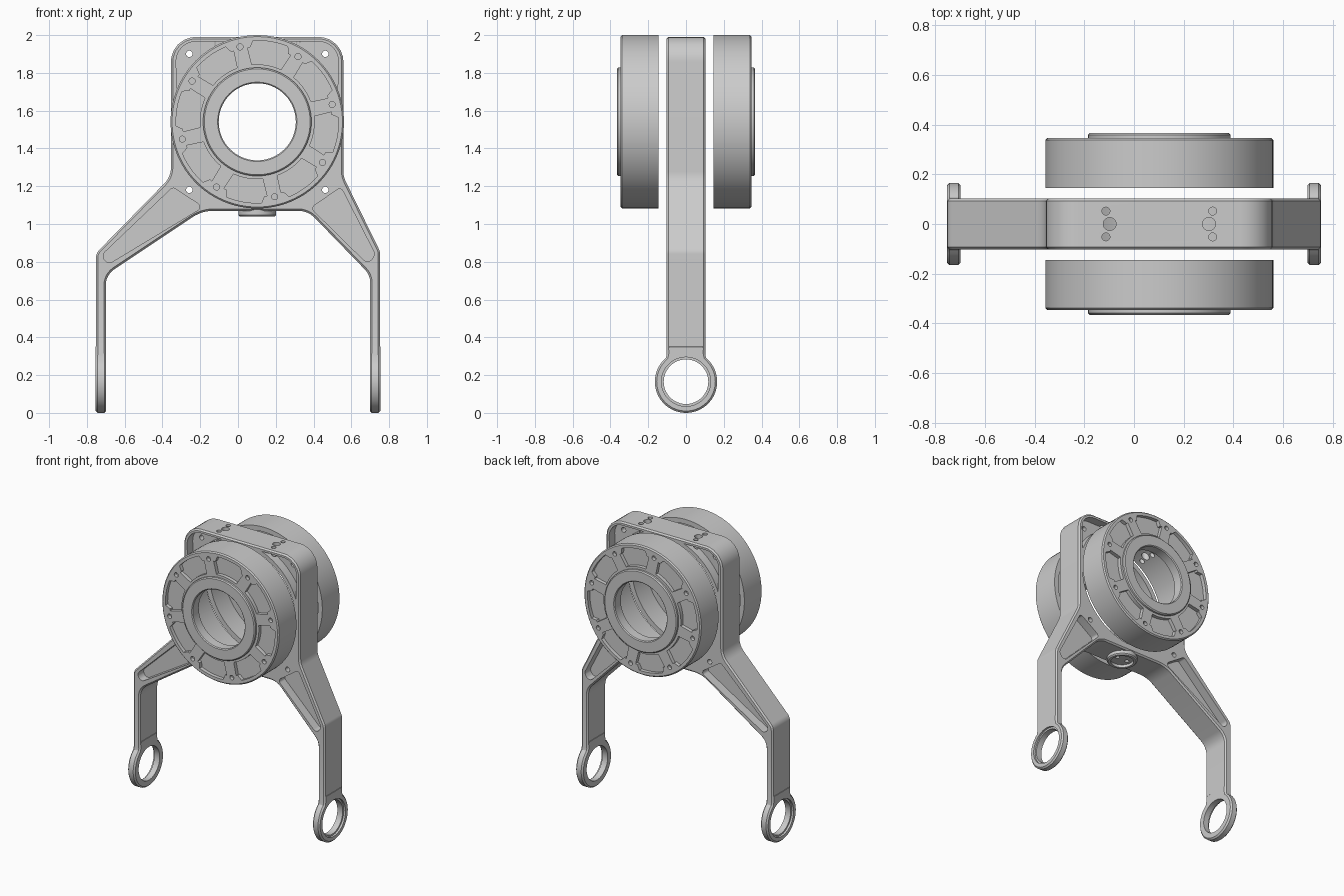
import bpy, bmesh
from math import sin, cos, tan, pi, radians
from mathutils import Vector

if "Cube" in bpy.data.objects:
    bpy.data.objects.remove(bpy.data.objects["Cube"])

metal = bpy.data.materials.new("grey metal")
metal.use_nodes = True
GREY = (0.6, 0.6, 0.6, 1)
metal.diffuse_color = GREY
metal.node_tree.nodes["Principled BSDF"].inputs["Base Color"].default_value = GREY

CX, CZ = 0.102, 1.541          # axis of the central bore


def make(name, bm):
    bmesh.ops.recalc_face_normals(bm, faces=bm.faces)
    me = bpy.data.meshes.new(name)
    bm.to_mesh(me)
    bm.free()
    me.materials.append(metal)
    ob = bpy.data.objects.new(name, me)
    bpy.context.collection.objects.link(ob)
    return ob


def prism(name, loops, axis, lo, hi):
    """Extrude one or more flat outlines along an axis."""
    place = {"x": lambda u, v, t: (t, u, v), "y": lambda u, v, t: (u, t, v),
             "z": lambda u, v, t: (u, v, t)}[axis]
    bm = bmesh.new()
    for pts in loops:
        a = [bm.verts.new(place(u, v, lo)) for u, v in pts]
        b = [bm.verts.new(place(u, v, hi)) for u, v in pts]
        bm.faces.new(a)
        bm.faces.new(b[::-1])
        for i in range(len(a)):
            j = (i + 1) % len(a)
            bm.faces.new((a[i], b[i], b[j], a[j]))
    return make(name, bm)


def arc(cx, cy, r, a0, a1, n):
    return [(cx + r * cos(radians(a0 + (a1 - a0) * i / n)),
             cy + r * sin(radians(a0 + (a1 - a0) * i / n))) for i in range(n + 1)]


def circle(cx, cy, r, n=32):
    return arc(cx, cy, r, 0, 360, n)[:-1]


def rounded(pts, n=6):
    """Fillet each (x, y, radius) corner of a polygon."""
    out = []
    for i, (x, y, r) in enumerate(pts):
        p = Vector((x, y))
        if not r:
            out.append((x, y))
            continue
        a = (Vector(pts[i - 1][:2]) - p).normalized()
        b = (Vector(pts[(i + 1) % len(pts)][:2]) - p).normalized()
        half = a.angle(b) / 2
        centre = p + (a + b).normalized() * (r / sin(half))
        start = (p + a * (r / tan(half)) - centre).normalized()
        end = (p + b * (r / tan(half)) - centre).normalized()
        for k in range(n + 1):
            ray = start.lerp(end, k / n).normalized()
            out.append(tuple(centre + ray * r))
    return out


def modify(ob, kind, **settings):
    mod = ob.modifiers.new(kind, kind)
    for key, value in settings.items():
        setattr(mod, key, value)
    bpy.context.view_layer.objects.active = ob
    bpy.ops.object.modifier_apply(modifier=mod.name)


def combine(ob, other, operation="DIFFERENCE"):
    modify(ob, "BOOLEAN", object=other, operation=operation, solver="EXACT")
    bpy.data.objects.remove(other)


def chamfer(ob, width):
    modify(ob, "BEVEL", width=width, segments=1, limit_method="ANGLE",
           angle_limit=radians(60))


def smooth(ob):
    bpy.ops.object.select_all(action="DESELECT")
    ob.select_set(True)
    bpy.context.view_layer.objects.active = ob
    bpy.ops.object.shade_smooth_by_angle(angle=radians(30))


# Frame: square housing with two splayed legs
outline = rounded([
    (-.355, 1.99, .13), (-.355, 1.25, .12), (-.752, .845, .06), (-.752, .2, 0),
    (-.70, .2, 0), (-.70, .73, .1), (-.19, 1.07, .2), (.37, 1.07, .12),
    (.70, .73, .1), (.70, .2, 0), (.752, .2, 0), (.752, .855, .06),
    (.558, 1.25, .12), (.558, 1.99, .13)])
frame = prism("frame", [outline], "y", -.103, .103)
chamfer(frame, .01)

# Bearing eyes at the feet, with flared necks
eye = arc(0, .165, .165, 130, 410, 40) + [(.1, .318), (.098, .36), (-.098, .36), (-.1, .318)]
for s in (-1, 1):
    foot = prism("eye", [eye], "x", *sorted((s * .698, s * .754)))
    chamfer(foot, .01)
    combine(frame, foot, "UNION")
combine(frame, prism("eye_bore", [circle(0, .165, .118, 48)], "x", -1, 1))
for s in (-1, 1):
    combine(frame, prism("eye_step", [circle(0, .165, .13, 48)], "x",
                         *sorted((s * .74, s * .8))))

# Round boss below the housing
boss = prism("boss", [circle(CX, 0, .1, 48)], "z", 1.04, 1.115)
chamfer(boss, .008)
combine(frame, boss, "UNION")
combine(frame, prism("boss_recess", [circle(CX, 0, .075, 48)], "z", 1, 1.06))
combine(frame, prism("boss_holes", [circle(CX + d, 0, .014, 16) for d in (-.04, .04)],
                     "z", 1, 1.3))

# Central bore
combine(frame, prism("bore", [circle(CX, CZ, .425, 96)], "y", -.2, .2))

# Lightening pockets in the legs and top corners, on both faces
pockets = [
    rounded([(-.345, 1.195, .02), (-.722, .835, .03), (-.69, .785, .03), (-.185, 1.09, .02)]),
    rounded([(.545, 1.195, .02), (.726, .84, .03), (.69, .785, .03), (.385, 1.085, .02)])]
for s in (-1, 1):
    corner = arc(0, 0, .452, 20, 70, 16) + arc(.325, .32, .105, 90, 0, 8)
    pockets.append([(CX + s * u, CZ + v) for u, v in corner])
for lo, hi in ((-.2, -.04), (.04, .2)):
    combine(frame, prism("pockets", pockets, "y", lo, hi))

# Bolt holes through the corners and through the top wall
combine(frame, prism("corner_holes", [circle(CX + i * .36, CZ + j * .36, .017, 16)
                                      for i in (-1, 1) for j in (-1, 1)], "y", -.2, .2))
top = []
for s in (-1, 1):
    top.append(circle(CX + s * .2, 0, .026, 24))
    top += [circle(CX + s * .215, d, .016, 16) for d in (-.052, .052)]
combine(frame, prism("top_holes", top, "z", 1.8, 2.1))
smooth(frame)

# Hollow covers on either side, turned from a half section of (radius, depth)
section = [(.204, .295), (.204, .36), (.21, .366), (.28, .366), (.287, .359), (.287, .346),
           (.451, .346), (.459, .338), (.459, .145), (.425, .145), (.425, .295)]


def pocket(angle):
    """Rim pocket with stepped outer corners that clear the screws."""
    pts = (arc(0, 0, .304, -15, 15, 8) + arc(0, 0, .395, 17, 15, 2)
           + arc(0, 0, .43, 12.5, -12.5, 8) + arc(0, 0, .395, -15, -17, 2))
    c, s = cos(radians(angle)), sin(radians(angle))
    return [(CX + u * c - v * s, CZ + u * s + v * c) for u, v in pts]


def cover(name, side):
    bm = bmesh.new()
    n = 96
    rings = [[bm.verts.new((CX + r * cos(2 * pi * k / n), side * y,
                            CZ + r * sin(2 * pi * k / n))) for k in range(n)]
             for r, y in section]
    for i, a in enumerate(rings):
        b = rings[(i + 1) % len(rings)]
        for k in range(n):
            m = (k + 1) % n
            bm.faces.new((a[k], a[m], b[m], b[k]))
    ob = make(name, bm)
    cuts = [pocket(35.5 + 45 * k) for k in range(8)]
    cuts += [circle(CX + .407 * cos(radians(13 + 45 * k)),
                    CZ + .407 * sin(radians(13 + 45 * k)), .016, 16) for k in range(8)]
    combine(ob, prism("cover_cuts", cuts, "y", *sorted((side * .32, side * .4))))
    smooth(ob)


cover("front_cover", -1)
cover("rear_cover", 1)
